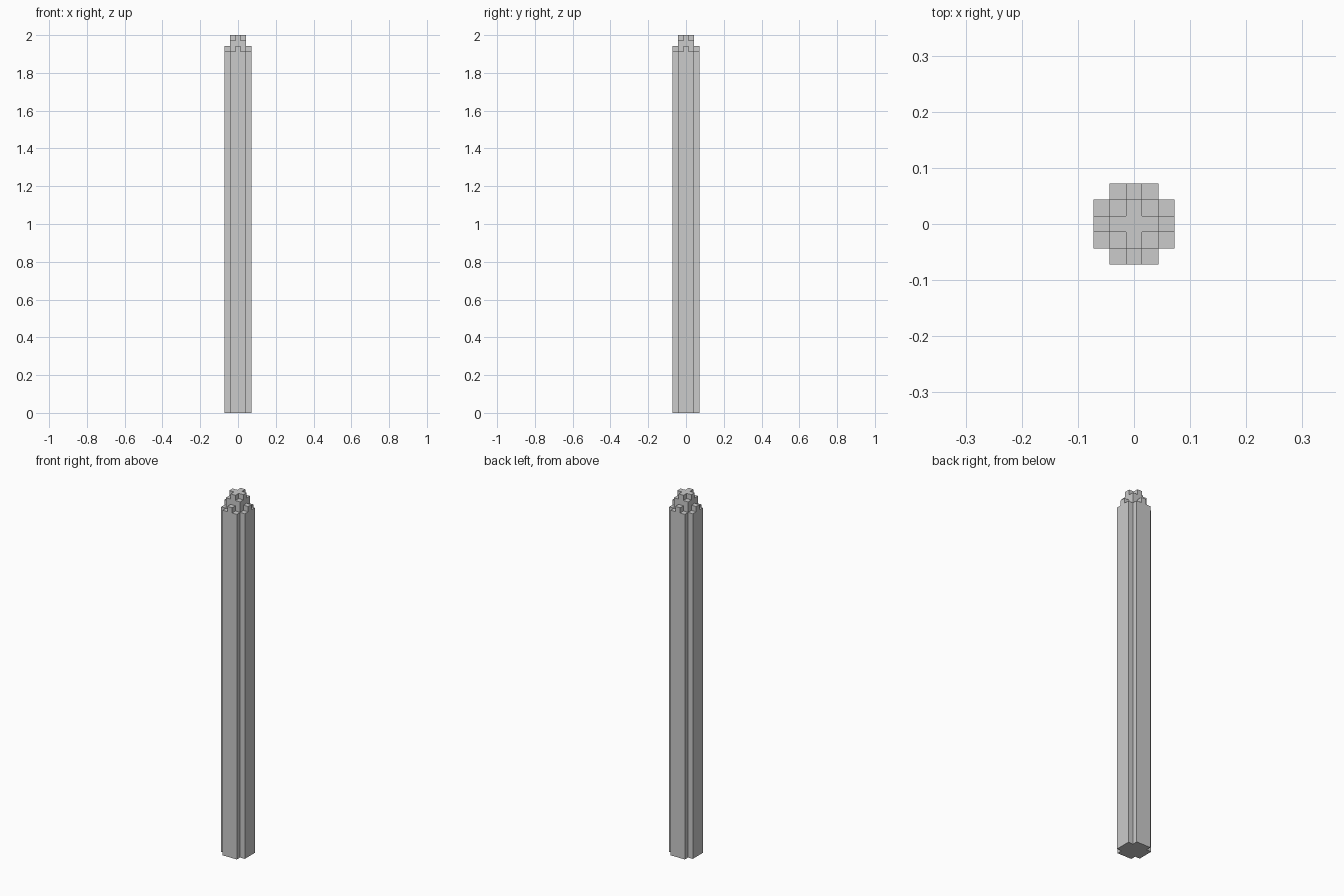
import bpy, bmesh
from mathutils import Vector

if "Cube" in bpy.data.objects:
    bpy.data.objects.remove(bpy.data.objects["Cube"])

U = 2 / 69  # edge length of one block

# Column layers from bottom to top: (z start, z end, test for filled cells)
LAYERS = [
    (0, 66, lambda i, j: abs(i) + abs(j) < 4),                          # shaft with notched corners
    (66, 67, lambda i, j: max(abs(i), abs(j)) < 2 or i * j == 0),       # square with four arms
    (67, 68, lambda i, j: max(abs(i), abs(j)) < 2),                     # square block
    (68, 69, lambda i, j: abs(i) + abs(j) < 2),                         # plus-shaped tip
]
CELLS = [(i, j) for i in range(-2, 3) for j in range(-2, 3)]


def filled(k, i, j):
    return 0 <= k < len(LAYERS) and max(abs(i), abs(j)) <= 2 and LAYERS[k][2](i, j)


def add_face(bm, corners):
    bm.faces.new([bm.verts.new(Vector(c) * U) for c in corners])


bm = bmesh.new()
for k, (z0, z1, _) in enumerate(LAYERS):
    for i, j in CELLS:
        if not filled(k, i, j):
            continue
        # exposed sides
        for dx, dy in ((1, 0), (0, 1), (-1, 0), (0, -1)):
            if not filled(k, i + dx, j + dy):
                cx, cy = i + dx / 2, j + dy / 2
                tx, ty = -dy / 2, dx / 2
                add_face(bm, [(cx - tx, cy - ty, z0), (cx + tx, cy + ty, z0),
                              (cx + tx, cy + ty, z1), (cx - tx, cy - ty, z1)])
        # exposed tops and bottoms
        ring = [(i - .5, j - .5), (i + .5, j - .5), (i + .5, j + .5), (i - .5, j + .5)]
        if not filled(k + 1, i, j):
            add_face(bm, [(x, y, z1) for x, y in ring])
        if not filled(k - 1, i, j):
            add_face(bm, [(x, y, z0) for x, y in reversed(ring)])

# Weld and merge coplanar blocks into clean flat faces
bmesh.ops.remove_doubles(bm, verts=bm.verts, dist=1e-5)
bmesh.ops.dissolve_limit(bm, angle_limit=0.01, verts=bm.verts, edges=bm.edges)
bmesh.ops.recalc_face_normals(bm, faces=bm.faces)

mesh = bpy.data.meshes.new("stepped_post")
bm.to_mesh(mesh)
bm.free()
bpy.context.collection.objects.link(bpy.data.objects.new("stepped_post", mesh))
